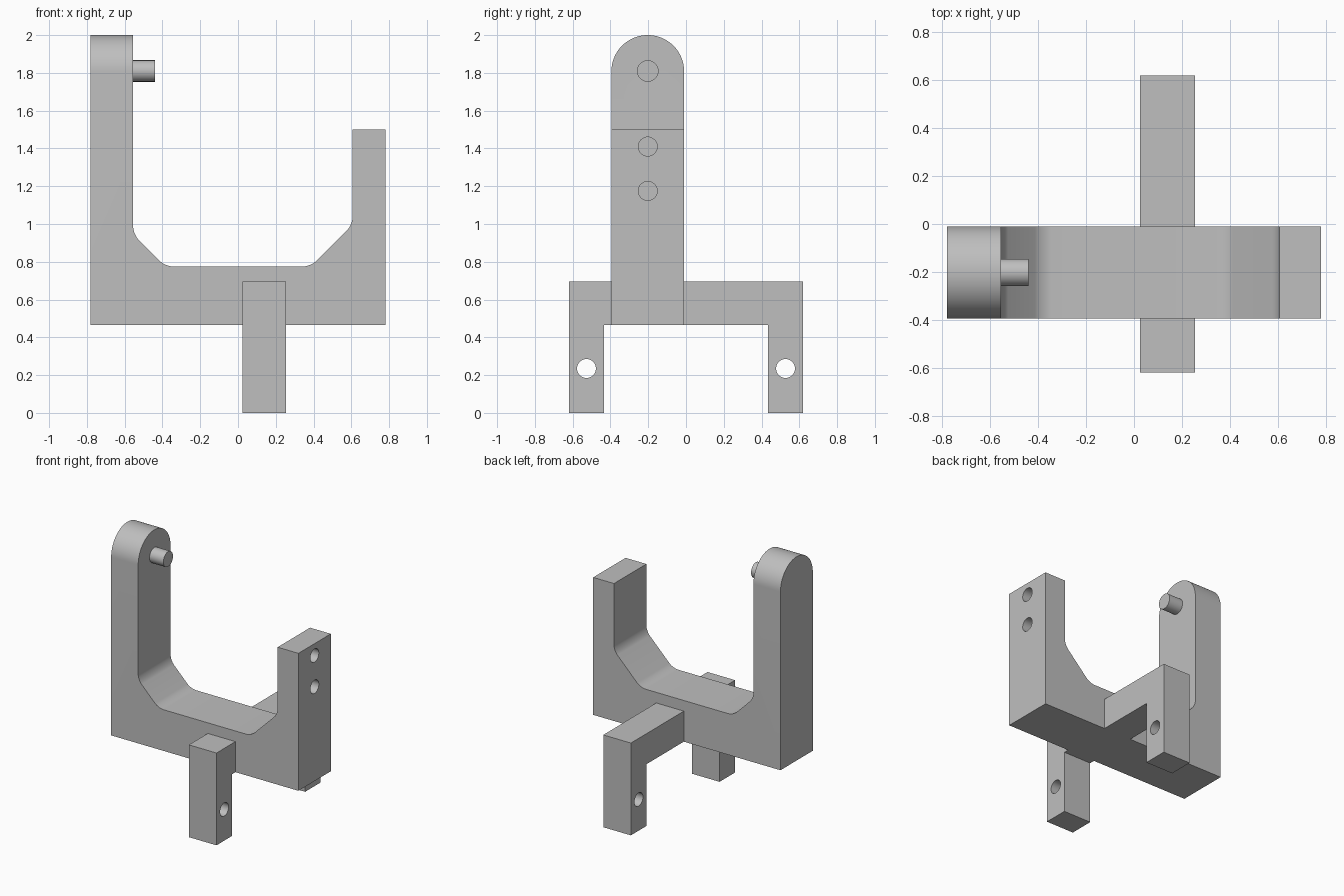
import bpy, bmesh, math
from mathutils import Vector, Matrix

cube = bpy.data.objects.get("Cube")
if cube:
    bpy.data.objects.remove(cube, do_unlink=True)

GREY = (0.52, 0.52, 0.52, 1)
grey = bpy.data.materials.new("plain grey")
grey.use_nodes = True
grey.diffuse_color = GREY
grey.node_tree.nodes["Principled BSDF"].inputs["Base Color"].default_value = GREY


def make_object(name, bm):
    bmesh.ops.recalc_face_normals(bm, faces=bm.faces[:])
    mesh = bpy.data.meshes.new(name)
    bm.to_mesh(mesh)
    bm.free()
    mesh.materials.append(grey)
    obj = bpy.data.objects.new(name, mesh)
    bpy.context.collection.objects.link(obj)
    return obj


def extrude(points, vector):
    """Solid made by sweeping a flat outline along a vector."""
    bm = bmesh.new()
    face = bm.faces.new([bm.verts.new(p) for p in points])
    result = bmesh.ops.extrude_face_region(bm, geom=[face], use_keep_orig=True)
    moved = [g for g in result["geom"] if isinstance(g, bmesh.types.BMVert)]
    bmesh.ops.translate(bm, verts=moved, vec=vector)
    return bm


def round_edges(bm, test, width, segments):
    edges = [e for e in bm.edges if test(*(v.co for v in e.verts))]
    bmesh.ops.bevel(bm, geom=edges, offset=width, offset_type='OFFSET',
                    segments=segments, profile=0.5, affect='EDGES',
                    clamp_overlap=False)


def x_cylinder(name, x0, x1, y, z, radius):
    bm = bmesh.new()
    place = (Matrix.Translation(((x0 + x1) / 2, y, z))
             @ Matrix.Rotation(math.pi / 2, 4, 'Y'))
    bmesh.ops.create_cone(bm, cap_ends=True, segments=48, radius1=radius,
                          radius2=radius, depth=x1 - x0, matrix=place)
    return make_object(name, bm)


def drill(obj, x0, x1, y, z, radius=0.05):
    cutter = x_cylinder("hole_cutter", x0, x1, y, z, radius)
    cutter.hide_render = True
    mod = obj.modifiers.new("hole", 'BOOLEAN')
    mod.operation = 'DIFFERENCE'
    mod.solver = 'EXACT'
    mod.object = cutter
    bpy.context.view_layer.objects.active = obj
    bpy.ops.object.modifier_apply(modifier=mod.name)
    bpy.data.objects.remove(cutter, do_unlink=True)


def smooth(obj):
    bpy.ops.object.select_all(action='DESELECT')
    obj.select_set(True)
    bpy.context.view_layer.objects.active = obj
    bpy.ops.object.shade_smooth_by_angle(angle=math.radians(30))


# U-shaped yoke with one tall and one short arm
FRONT, BACK, BASE = -0.395, -0.01, 0.465
MID_Y = (FRONT + BACK) / 2
inner = [(0.607, 0.997), (0.385, 0.775), (-0.385, 0.775), (-0.555, 0.945)]
outline = ([(-0.78, BASE), (0.78, BASE), (0.78, 1.5), (0.607, 1.5)] + inner
           + [(-0.555, 2), (-0.78, 2)])
bm = extrude([(x, FRONT, z) for x, z in outline], (0, BACK - FRONT, 0))
# fillets in the inner bends
round_edges(bm, lambda a, b: abs(a.y - b.y) > 0.1 and any(
    math.hypot(a.x - x, a.z - z) < 0.001 for x, z in inner), 0.0414, 8)
# semicircular top of the tall arm
round_edges(bm, lambda a, b: min(a.z, b.z) > 1.99 and abs(a.y - b.y) < 0.001,
            (BACK - FRONT) / 2 - 0.0005, 20)
yoke = make_object("yoke", bm)
# blind holes in the short arm
for z in (1.41, 1.175):
    drill(yoke, 0.66, 0.85, MID_Y, z)
smooth(yoke)

# Pin on the tall arm
smooth(x_cylinder("pin", -0.555, -0.44, MID_Y, 1.81, 0.057))

# L-shaped feet, front and back, each with a cross hole
for name, side, root in (("front_foot", -1, FRONT), ("back_foot", 1, BACK)):
    shape = [(root, BASE), (side * 0.435, BASE), (side * 0.435, 0),
             (side * 0.62, 0), (side * 0.62, 0.695), (root, 0.695)]
    foot = make_object(name, extrude([(0.025, y, z) for y, z in shape],
                                     (0.23, 0, 0)))
    drill(foot, -0.1, 0.4, side * 0.527, 0.235)
    smooth(foot)
